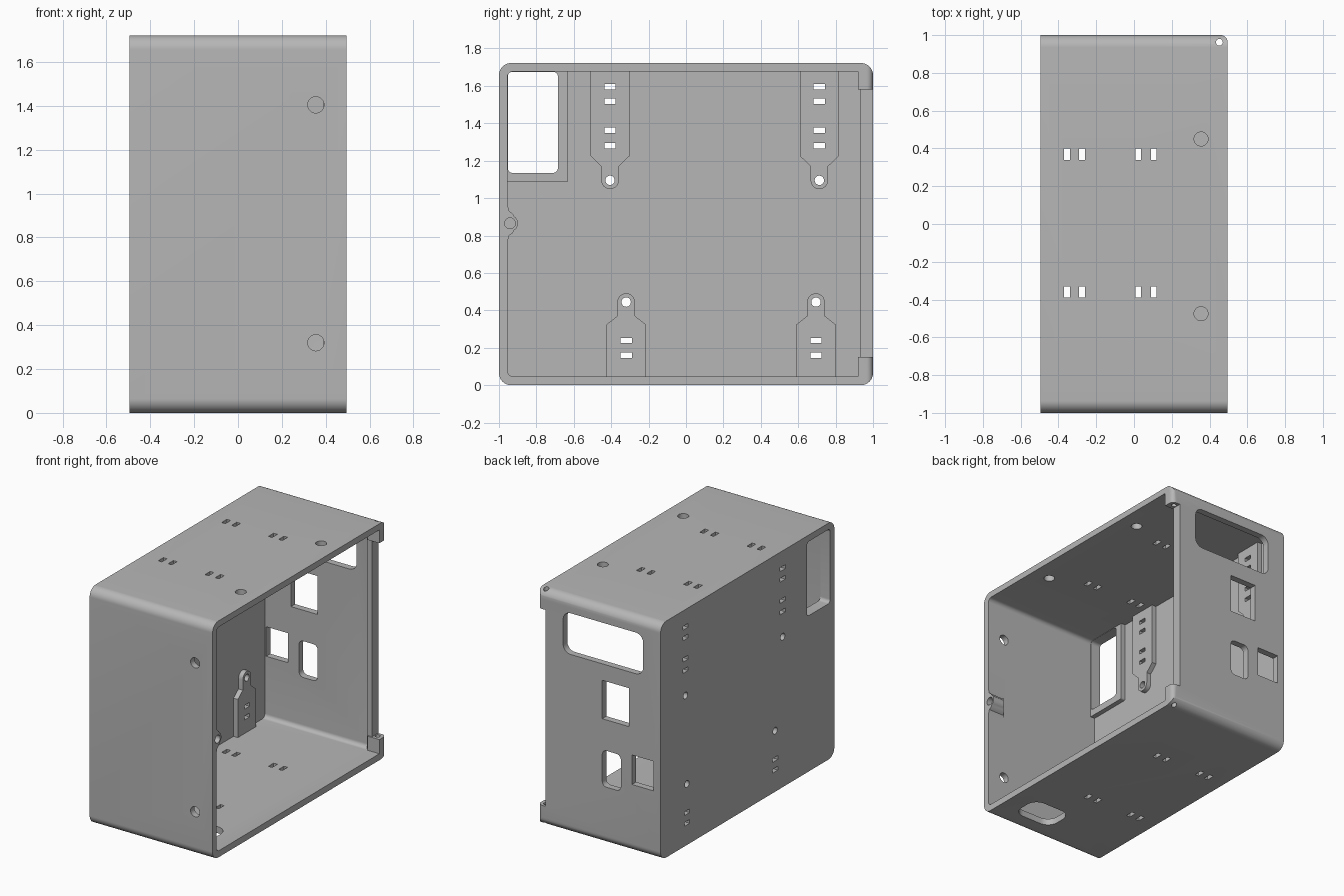
import bpy, bmesh, math
from mathutils import Vector

if "Cube" in bpy.data.objects:
    bpy.data.objects.remove(bpy.data.objects["Cube"])

AXES = {'x': lambda u, v, t: (t, u, v),
        'y': lambda u, v, t: (u, t, v),
        'z': lambda u, v, t: (u, v, t)}


def rounded(u0, u1, v0, v1, r=0.0, n=8):
    """Rectangle outline with rounded corners."""
    if r <= 0:
        return [(u0, v0), (u1, v0), (u1, v1), (u0, v1)]
    pts = []
    for k, (cu, cv) in enumerate([(u1 - r, v1 - r), (u0 + r, v1 - r),
                                  (u0 + r, v0 + r), (u1 - r, v0 + r)]):
        for i in range(n + 1):
            a = math.pi / 2 * (k + i / n)
            pts.append((cu + r * math.cos(a), cv + r * math.sin(a)))
    return pts


def circle(u, v, r, n=28):
    return [(u + r * math.cos(2 * math.pi * i / n),
             v + r * math.sin(2 * math.pi * i / n)) for i in range(n)]


def prism(bm, pts, axis, a, b):
    """Extrude an outline along an axis from a to b."""
    f = AXES[axis]
    lo = [bm.verts.new(f(u, v, a)) for u, v in pts]
    hi = [bm.verts.new(f(u, v, b)) for u, v in pts]
    n = len(pts)
    bm.faces.new(lo)
    bm.faces.new(hi[::-1])
    for i in range(n):
        j = (i + 1) % n
        bm.faces.new((lo[j], lo[i], hi[i], hi[j]))
    return lo, hi


def make(name, parts):
    """Object from a list of (outline, axis, start, end) prisms."""
    bm = bmesh.new()
    for p in parts:
        prism(bm, *p)
    bmesh.ops.recalc_face_normals(bm, faces=bm.faces)
    me = bpy.data.meshes.new(name)
    bm.to_mesh(me)
    bm.free()
    ob = bpy.data.objects.new(name, me)
    bpy.context.collection.objects.link(ob)
    return ob


def cut(target, cutter):
    m = target.modifiers.new("cut", 'BOOLEAN')
    m.operation = 'DIFFERENCE'
    m.solver = 'EXACT'
    m.object = cutter
    bpy.ops.object.select_all(action='DESELECT')
    bpy.context.view_layer.objects.active = target
    target.select_set(True)
    bpy.ops.object.modifier_apply(modifier=m.name)
    bpy.data.objects.remove(cutter)


X, H = 0.495, 1.722          # half width, height
WALL, PAD = -0.45, -0.415    # inner face of side wall, top of raised pads

# housing block and the hollow inside it
housing = make("housing", [(rounded(-1, 1, 0, H, 0.065, 12), 'x', -X, X)])
hollow = make("hollow", [(rounded(-0.955, 0.952, 0.047, 1.677, 0.03), 'x', WALL, 0.7)])


def pad_outline(cy, cz, base, shoulder, neck):
    """Bracket pad: wide foot, shoulders, narrow neck, round end."""
    s = 1 if cz > base else -1
    pts = [(cy + 0.104, base), (cy + 0.104, shoulder), (cy + 0.047, neck)]
    pts += [(cy + 0.047 * math.cos(math.pi * i / 12),
             cz + s * 0.047 * math.sin(math.pi * i / 12)) for i in range(13)]
    return pts + [(cy - 0.047, neck), (cy - 0.104, shoulder), (cy - 0.104, base)]


# material kept inside the hollow: pads, window frame
holes = []
for cy in (-0.406, 0.713):
    cut(hollow, make("pad", [(pad_outline(cy, 1.095, 1.71, 1.225, 1.17), 'x', -0.48, PAD)]))
    holes.append((circle(cy, 1.095, 0.025), 'x', -0.6, -0.35))
    for z in (1.595, 1.518, 1.363, 1.28):
        holes.append((rounded(cy - 0.03, cy + 0.03, z - 0.014, z + 0.014), 'x', -0.6, -0.35))
for cy in (-0.32, 0.695):
    cut(hollow, make("pad", [(pad_outline(cy, 0.444, 0.02, 0.325, 0.37), 'x', -0.48, PAD)]))
    holes.append((circle(cy, 0.444, 0.025), 'x', -0.6, -0.35))
    for z in (0.238, 0.16):
        holes.append((rounded(cy - 0.03, cy + 0.03, z - 0.014, z + 0.014), 'x', -0.6, -0.35))
cut(hollow, make("window_frame", [(rounded(-0.98, -0.63, 1.085, 1.72, 0.012), 'x', -0.48, PAD)]))

# rear lip and corner tabs
cut(hollow, make("rear_lip", [(rounded(0.39, 0.8, 0.93, 0.98), 'z', 0.02, 1.7)]))
for z0, z1 in ((0.02, 0.15), (1.58, 1.70)):
    cut(hollow, make("tab", [(rounded(0.40, 0.8, 0.92, 0.98), 'z', z0, z1)]))

# screw boss on the front wall, tapering inwards
boss = make("boss", [([(-0.98, 0.765), (-0.955, 0.765), (-0.945, 0.80), (-0.925, 0.815)] +
                      [(-0.941 + 0.043 * math.cos(a), 0.865 + 0.043 * math.sin(a))
                       for a in [math.radians(d) for d in range(-60, 61, 15)]] +
                      [(-0.925, 0.915), (-0.945, 0.93), (-0.955, 0.965), (-0.98, 0.965)],
                      'x', 0.36, 0.8)])
for v in boss.data.vertices:
    if v.co.x < 0.5:
        v.co.x += max(0, v.co.y + 0.955) * 0.8
cut(hollow, boss)
cut(housing, hollow)

# side window, front and top access holes
holes.append((rounded(-0.953, -0.685, 1.135, 1.675, 0.025), 'x', -0.6, -0.35))
for z in (0.32, 1.405):
    holes.append((circle(0.355, z, 0.037), 'y', -1.1, -0.9))
for y in (-0.475, 0.45):
    holes.append((circle(0.355, y, 0.037), 'z', 1.6, 1.8))
# strap slots through roof and floor
for y in (-0.36, 0.37):
    for x in (-0.355, -0.275, 0.022, 0.105):
        for z in (-0.1, 1.6):
            holes.append((rounded(x - 0.015, x + 0.015, y - 0.03, y + 0.03), 'z', z, z + 0.2))
# floor opening
holes.append((rounded(0.04, 0.355, -0.85, -0.625, 0.08), 'z', -0.1, 0.1))
# rear connector openings
for x0, x1, z0, z1, r in ((-0.355, 0.29, 1.31, 1.61, 0.06), (-0.24, -0.025, 0.91, 1.19, 0),
                          (-0.175, -0.025, 0.42, 0.685, 0.035), (-0.44, -0.265, 0.495, 0.71, 0)):
    holes.append((rounded(x0, x1, z0, z1, r), 'y', 0.85, 1.1))
# boss pilot hole
holes.append((circle(-0.941, 0.865, 0.029), 'x', 0.4, 0.6))
cut(housing, make("openings", holes))

# rear edge set back between the tabs, then tab holes and rounded tab corners
cut(housing, make("notch", [(rounded(0.43, 0.7, 0.90, 1.1), 'z', 0.15, 1.58)]))
cut(housing, make("tab_holes", [(circle(0.452, 0.962, 0.018), 'z', -0.1, 1.9)]))
r = 0.035
corner = [(X - r + r * math.cos(math.pi / 16 * i), 1 - r + r * math.sin(math.pi / 16 * i))
          for i in range(9)]
corner += [(X - r, 1.05), (X + 0.05, 1.05), (X + 0.05, 1 - r)]
cut(housing, make("tab_corner", [(corner, 'z', -0.1, 1.9)]))

# finish
grey = bpy.data.materials.new("plain grey")
grey.diffuse_color = (0.47, 0.47, 0.47, 1)
grey.use_nodes = True
grey.node_tree.nodes["Principled BSDF"].inputs["Base Color"].default_value = grey.diffuse_color
housing.data.materials.clear()
housing.data.materials.append(grey)
for p in housing.data.polygons:
    p.material_index = 0
bpy.ops.object.select_all(action='DESELECT')
bpy.context.view_layer.objects.active = housing
housing.select_set(True)
bpy.ops.object.shade_smooth_by_angle(angle=math.radians(30))
